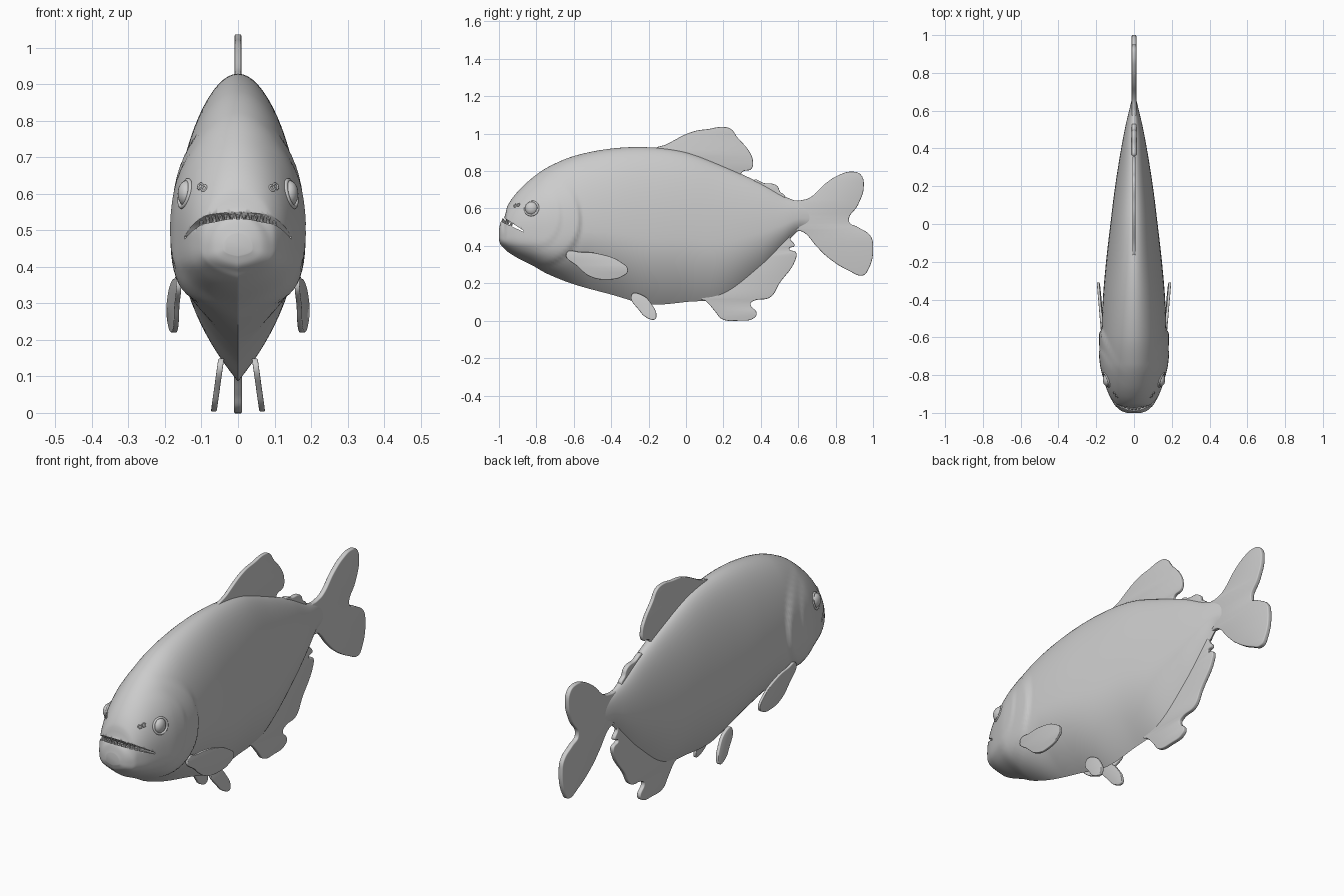
import bpy, bmesh, math
from mathutils import Matrix, Vector

if "Cube" in bpy.data.objects:
    bpy.data.objects.remove(bpy.data.objects["Cube"])

# Body stations: y, top z, bottom z, half width
ROWS = [(-1.0, .49, .43, .035), (-.99, .53, .405, .06), (-.97, .555, .385, .083),
        (-.955, .612, .37, .095), (-.9, .69, .335, .122), (-.82, .765, .295, .147),
        (-.74, .82, .25, .164), (-.6, .88, .195, .172), (-.4, .92, .14, .165),
        (-.2, .927, .088, .148), (0, .90, .10, .125), (.2, .825, .13, .10),
        (.4, .735, .28, .068), (.52, .668, .40, .045), (.6, .635, .48, .026),
        (.66, .61, .50, .012)]


def smooth(a, b, v):
    t = max(0, min(1, (v - a) / (b - a)))
    return t * t * (3 - 2 * t)


def slope(i, k):
    a, b = ROWS[max(i - 1, 0)], ROWS[min(i + 1, len(ROWS) - 1)]
    return (b[k] - a[k]) / (b[0] - a[0])


def station(y):
    """Smoothly interpolated top, bottom, half width at y."""
    i = 0
    while i < len(ROWS) - 2 and y > ROWS[i + 1][0]:
        i += 1
    a, b = ROWS[i], ROWS[i + 1]
    d = b[0] - a[0]
    t = (y - a[0]) / d
    out = []
    for k in (1, 2, 3):
        out.append((2*t**3 - 3*t*t + 1) * a[k] + (t**3 - 2*t*t + t) * d * slope(i, k)
                   + (3*t*t - 2*t**3) * b[k] + (t**3 - t*t) * d * slope(i + 1, k))
    return out


def half_width(y, z):
    """Body half width at a point: round back, keeled belly, raised gill cover."""
    top, bot, w = station(y)
    zc = bot + .42 * (top - bot)
    if z >= zc:
        x = w * math.sqrt(max(0, 1 - ((z - zc) / (top - zc)) ** 2))
    else:
        p = 4 - 2 * smooth(-.8, -.5, y)
        x = w * max(0, 1 - min(1, (zc - z) / (zc - bot)) ** p)
    r = math.hypot(max(0, y + .8) / .24, (z - .54) / .25)
    fade = 1 - .7 * smooth(.62, .8, z)
    x *= 1 + .075 * fade * (1 - smooth(.93, 1.03, r))
    r2 = math.hypot(max(0, y + .8) / .135, (z - .56) / .17)
    return x * (1 + .025 * fade * (1 - smooth(.9, 1.05, r2)))


def add(name, mesh, angle=40):
    ob = bpy.data.objects.new(name, mesh)
    bpy.context.collection.objects.link(ob)
    bpy.ops.object.select_all(action='DESELECT')
    ob.select_set(True)
    bpy.context.view_layer.objects.active = ob
    bpy.ops.object.shade_smooth_by_angle(angle=math.radians(angle))
    return ob


def from_bm(name, bm, angle=40):
    bmesh.ops.recalc_face_normals(bm, faces=bm.faces)
    me = bpy.data.meshes.new(name)
    bm.to_mesh(me)
    bm.free()
    return add(name, me, angle)


# Body and head loft
bm = bmesh.new()
N, S, rings = 150, 72, []
for i in range(N + 1):
    y = -1 + 1.66 * (i / N) ** 1.5
    top, bot, w = station(y)
    zc = bot + .42 * (top - bot)
    ring = []
    for j in range(S):
        a = 2 * math.pi * j / S
        c = math.cos(a)
        z = zc + c * ((top - zc) if c > 0 else (zc - bot))
        x = 0 if j % (S // 2) == 0 else math.copysign(half_width(y, z), math.sin(a))
        ring.append(bm.verts.new((x, y, z)))
    rings.append(ring)
for r, q in zip(rings, rings[1:]):
    for j in range(S):
        k = (j + 1) % S
        bm.faces.new((r[j], r[k], q[k], q[j]))
bm.faces.new(rings[0])
bm.faces.new(rings[-1])
body = from_bm("body", bm)


# Mouth slot cut into the head
def lip(y, upper):
    t = (y + 1.05) / .18
    return .60 - .117 * t if upper else .56 - .085 * t


bm = bmesh.new()
prof = [(-1.05, .60), (-.87, .483), (-.87, .475), (-1.05, .56)]
f = bm.faces.new([bm.verts.new((-.3, y, z)) for y, z in prof])
ext = bmesh.ops.extrude_face_region(bm, geom=[f])
bmesh.ops.translate(bm, vec=(.6, 0, 0),
                    verts=[v for v in ext['geom'] if isinstance(v, bmesh.types.BMVert)])
cutter = from_bm("mouth_cutter", bm)
cutter.hide_render = True
mod = body.modifiers.new("mouth", 'BOOLEAN')
mod.operation, mod.solver, mod.object = 'DIFFERENCE', 'EXACT', cutter
bpy.context.view_layer.objects.active = body
bpy.ops.object.modifier_apply(modifier="mouth")
bpy.data.objects.remove(cutter)

# Teeth along both lips
bm = bmesh.new()
for upper in (True, False):
    n = 13 if upper else 12
    for i in range(n):
        x = -.1 + .2 * i / (n - 1)
        y = -.965 if upper else -.99
        while y < -.885 and half_width(y, lip(y, upper)) < abs(x) + .008:
            y += .002
        h = .026 if upper else .022
        d = -1 if upper else 1
        m = Matrix.Translation((x, y + .008, lip(y, upper) + d * (h / 2 - .004)))
        if upper:
            m = m @ Matrix.Rotation(math.pi, 4, 'X')
        bmesh.ops.create_cone(bm, cap_ends=True, segments=8, radius1=.008, radius2=.0005,
                              depth=h, matrix=m)
from_bm("teeth", bm)


# Fins: smooth outlines in the y-z plane, thickened with rounded edges
def fin(name, pts, thick, place=None):
    cu = bpy.data.curves.new(name, 'CURVE')
    cu.dimensions, cu.fill_mode, cu.resolution_u = '2D', 'BOTH', 6
    bev = thick * .45
    cu.extrude, cu.bevel_depth, cu.bevel_resolution, cu.offset = thick - bev, bev, 2, -bev
    sp = cu.splines.new('BEZIER')
    sp.bezier_points.add(len(pts) - 1)
    sp.use_cyclic_u = True
    for b, (y, z) in zip(sp.bezier_points, pts):
        b.co = (y, z, 0)
        b.handle_left_type = b.handle_right_type = 'AUTO'
    tmp = bpy.data.objects.new("tmp", cu)
    bpy.context.collection.objects.link(tmp)
    me = bpy.data.meshes.new_from_object(tmp.evaluated_get(bpy.context.evaluated_depsgraph_get()))
    bpy.data.objects.remove(tmp)
    bm = bmesh.new()
    bm.from_mesh(me)
    bmesh.ops.remove_doubles(bm, verts=bm.verts, dist=.00005)
    for v in bm.verts:
        y, z, x = v.co
        v.co = (x + (place(y, z) if place else 0), y, z)
    return from_bm(name, bm, 50)


fin("dorsal_fin", [(-.18, .90), (-.1, .945), (.04, 1.012), (.12, 1.025), (.2, 1.036), (.24, 1.025),
                   (.275, .98), (.335, .91), (.357, .86), (.35, .812), (.3, .795), (.29, .77),
                   (.25, .72), (0, .80), (-.14, .86)], .009)
fin("rear_back_fin", [(.36, .75), (.42, .735), (.47, .73), (.492, .715), (.503, .69),
                      (.53, .664), (.5, .62), (.38, .65)], .012)
fin("tail_fin", [(.56, .635), (.61, .643), (.66, .657), (.75, .737), (.82, .78), (.89, .797),
                 (.935, .78), (.95, .71), (.92, .62), (.872, .53), (.92, .50), (.985, .455),
                 (1.0, .41), (.97, .265), (.945, .242), (.875, .265), (.76, .337), (.70, .395),
                 (.625, .475), (.56, .49)], .012)
fin("anal_fin", [(.08, .12), (.105, .105), (.155, .05), (.19, .01), (.28, 0), (.365, .015),
                 (.378, .04), (.345, .09), (.36, .105), (.45, .125), (.5, .20), (.585, .325),
                 (.588, .365), (.552, .385), (.58, .40), (.557, .44), (.57, .48), (.5, .5),
                 (.3, .3), (.12, .2)], .011)

PEC = [(-.64, .36), (-.56, .367), (-.46, .357), (-.35, .315), (-.31, .27), (-.34, .237),
       (-.415, .22), (-.51, .235), (-.58, .29)]
PEL = [(-.29, .14), (-.24, .14), (-.175, .075), (-.158, .03), (-.165, .008), (-.205, .013),
       (-.25, .055)]

for s, side in ((1, "left"), (-1, "right")):
    fin("pectoral_fin_" + side, PEC, .007,
        lambda y, z: s * (.163 + .085 * (y + .63) + .12 * max(0, .29 - z) * -.5))
    fin("pelvic_fin_" + side, PEL, .008, lambda y, z: s * (.05 + (.12 - z) * .14))

    # Eye ball with a rim
    ex = half_width(-.825, .6)
    bm = bmesh.new()
    bmesh.ops.create_uvsphere(bm, u_segments=28, v_segments=16, radius=1,
                              matrix=Matrix.Translation((s * (ex - .006), -.825, .6))
                              @ Matrix.Diagonal((.024, .035, .036, 1)))
    from_bm("eye_" + side, bm)
    out = Vector((s, -.35, .25))
    bpy.ops.mesh.primitive_torus_add(major_radius=.037, minor_radius=.006, major_segments=32,
                                     minor_segments=10, location=(s * (ex - .002), -.825, .6),
                                     rotation=out.to_track_quat('Z', 'Y').to_euler())
    bpy.context.object.name = "eye_rim_" + side
    bpy.ops.object.shade_smooth()

    # Nostril pair
    for y, z in ((-.913, .615), (-.897, .62)):
        bpy.ops.mesh.primitive_torus_add(major_radius=.008, minor_radius=.003, major_segments=16,
                                         minor_segments=8, location=(s * half_width(y, z), y, z),
                                         rotation=Vector((s, -1, .5)).to_track_quat('Z', 'Y').to_euler())
        bpy.context.object.name = "nostril_" + side
        bpy.ops.object.shade_smooth()
